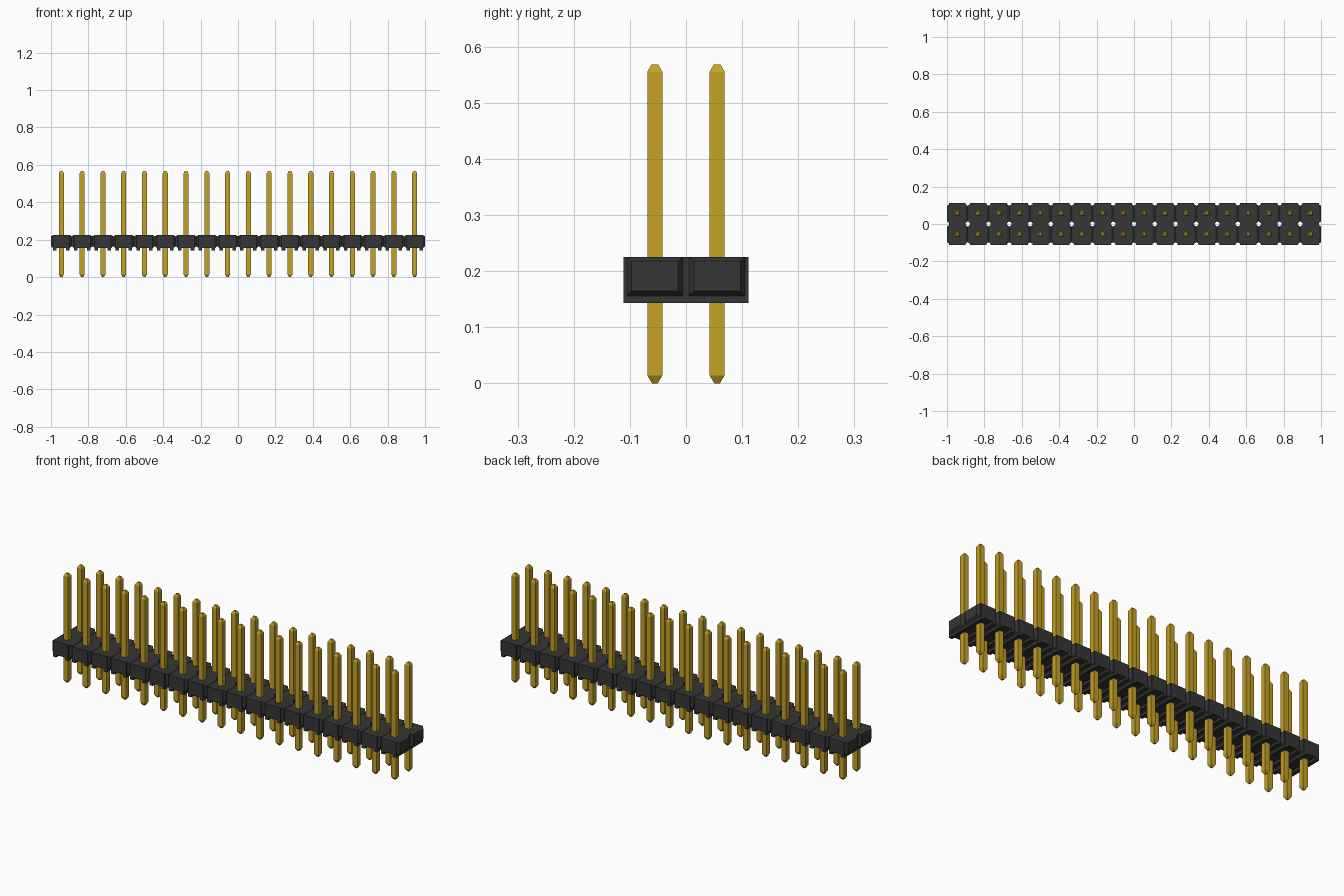
import bpy
import bmesh

cube = bpy.data.objects.get("Cube")
if cube:
    bpy.data.objects.remove(cube, do_unlink=True)

COLUMNS = 18
PITCH = 2 / COLUMNS
HALF = PITCH / 2
CORE = 0.044                   # half width of a cell without its side pads
Z_LOW, Z_FOOT, Z_TOP = 0.143, 0.156, 0.225


def make_material(name, color):
    m = bpy.data.materials.new(name)
    m.use_nodes = True
    m.diffuse_color = color
    bsdf = next(n for n in m.node_tree.nodes if n.type == 'BSDF_PRINCIPLED')
    bsdf.inputs["Base Color"].default_value = color
    bsdf.inputs["Roughness"].default_value = 0.6
    return m


def loft(bm, rings):
    """Skin a list of equal-length point rings and cap both ends."""
    rows = [[bm.verts.new(p) for p in ring] for ring in rings]
    n = len(rows[0])
    for a, b in zip(rows, rows[1:]):
        for i in range(n):
            j = (i + 1) % n
            bm.faces.new((a[i], a[j], b[j], b[i]))
    bm.faces.new(rows[0][::-1])
    bm.faces.new(rows[-1])


def finish(bm, name, mat):
    bmesh.ops.recalc_face_normals(bm, faces=bm.faces)
    mesh = bpy.data.meshes.new(name)
    bm.to_mesh(mesh)
    bm.free()
    mesh.materials.append(mat)
    ob = bpy.data.objects.new(name, mesh)
    bpy.context.collection.objects.link(ob)
    return ob


def square(x, y, z, h):
    return [(x - h, y - h, z), (x + h, y - h, z), (x + h, y + h, z), (x - h, y + h, z)]


plastic = make_material("black plastic", (0.037, 0.037, 0.037, 1))
gold = make_material("gold", (0.56, 0.36, 0.018, 1))

columns = [(i - (COLUMNS - 1) / 2) * PITCH for i in range(COLUMNS)]
rows = (-HALF, HALF)

# Housing: one grooved core per column, with tapered pads on both sides
bm = bmesh.new()
groove = 0.025
profile = [(-CORE, Z_LOW), (-groove, Z_LOW), (-groove, Z_FOOT), (groove, Z_FOOT),
           (groove, Z_LOW), (CORE, Z_LOW), (CORE, Z_TOP), (-CORE, Z_TOP)]
for x in columns:
    loft(bm, [[(x + px, y, pz) for px, pz in profile] for y in (-PITCH, PITCH)])
    for y in rows:
        for side in (-1, 1):
            # each pad ring: distance from centre, half depth, bottom, top
            pad = [(CORE, 0.050, Z_FOOT, Z_TOP), (HALF, 0.0415, 0.165, 0.218)]
            loft(bm, [[(x + side * d, y - h, lo), (x + side * d, y + h, lo),
                       (x + side * d, y + h, hi), (x + side * d, y - h, hi)]
                      for d, h, lo, hi in pad])
finish(bm, "housing", plastic)

# Pins: square bars with tapered tips
for label, y in zip(("front_pins", "back_pins"), rows):
    bm = bmesh.new()
    for x in columns:
        loft(bm, [square(x, y, z, h) for z, h in
                  ((0, 0.005), (0.0143, 0.0135), (0.555, 0.0135), (0.568, 0.006))])
    finish(bm, label, gold)
